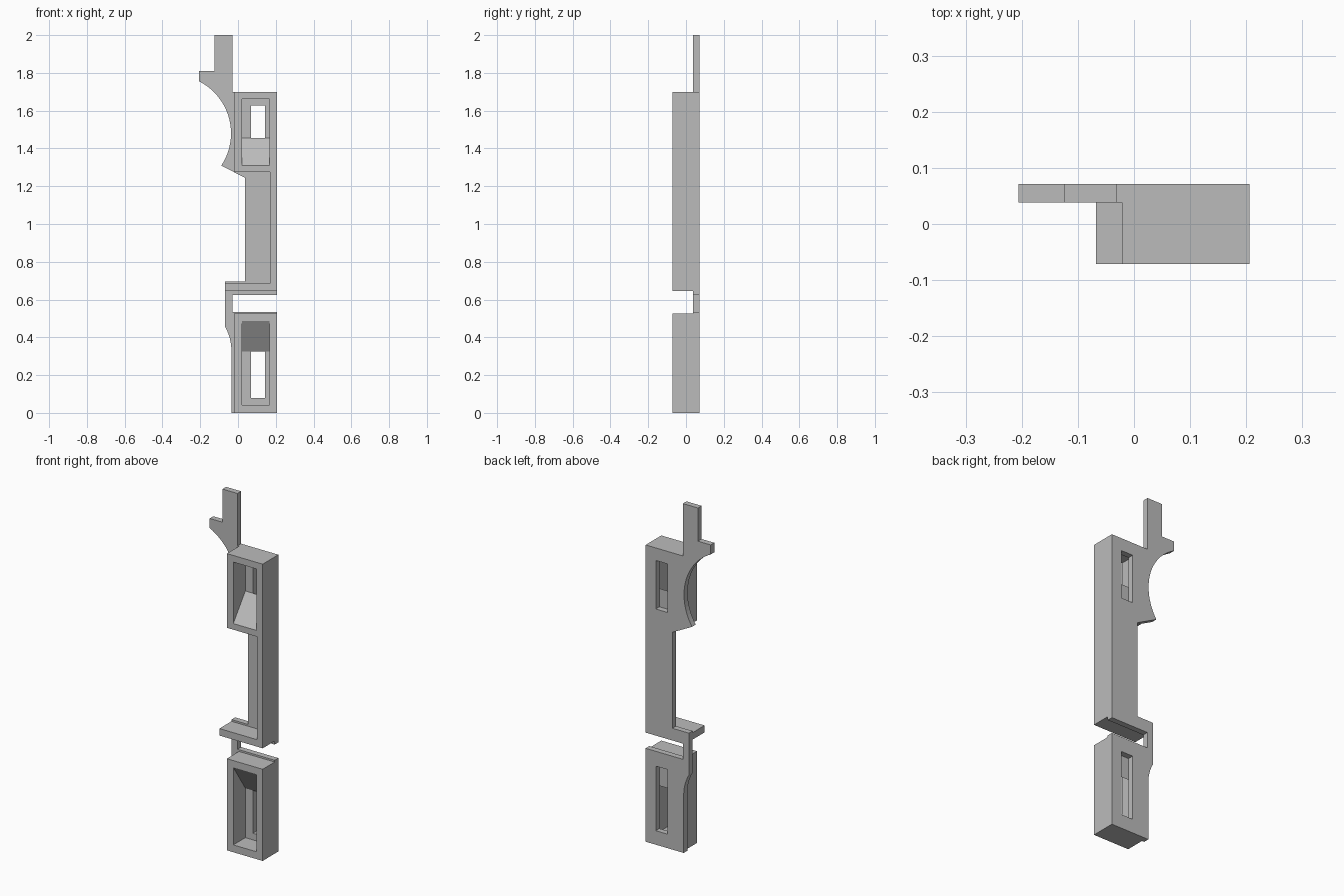
import bpy, bmesh, math
from mathutils import Vector

cube = bpy.data.objects.get("Cube")
if cube:
    bpy.data.objects.remove(cube, do_unlink=True)

grey = bpy.data.materials.new("plain grey")
grey.use_nodes = True
colour = (0.5, 0.5, 0.5, 1)
grey.diffuse_color = colour
grey.node_tree.nodes["Principled BSDF"].inputs["Base Color"].default_value = colour

FRONT, MID, BACK = -0.071, 0.038, 0.071
RIGHT = 0.206


def rect(x0, x1, z0, z1):
    return [(x0, z0), (x1, z0), (x1, z1), (x0, z1)]


def arc(cx, cz, r, start, end, steps):
    angles = [math.radians(start + (end - start) * i / steps) for i in range(steps + 1)]
    return [(cx + r * math.cos(a), cz + r * math.sin(a)) for a in angles]


def extrude(name, loops, place, travel):
    """Fill an outline with optional holes and extrude it into a solid."""
    bm = bmesh.new()
    for loop in loops:
        verts = [bm.verts.new(place(a, b)) for a, b in loop]
        for i, v in enumerate(verts):
            bm.edges.new((verts[i - 1], v))
    bmesh.ops.triangle_fill(bm, edges=bm.edges[:], use_beauty=True)
    caps = bmesh.ops.extrude_face_region(bm, geom=bm.faces[:], use_keep_orig=True)
    moved = [g for g in caps["geom"] if isinstance(g, bmesh.types.BMVert)]
    bmesh.ops.translate(bm, verts=moved, vec=Vector(travel))
    bmesh.ops.recalc_face_normals(bm, faces=bm.faces[:])
    mesh = bpy.data.meshes.new(name)
    bm.to_mesh(mesh)
    bm.free()
    mesh.materials.append(grey)
    obj = bpy.data.objects.new(name, mesh)
    bpy.context.collection.objects.link(obj)
    return obj


def slab(name, y0, y1, *loops):
    return extrude(name, loops, lambda x, z: (x, y0, z), (0, y1 - y0, 0))


def ramp(name, points):
    return extrude(name, [points], lambda y, z: (POCKET_L, y, z),
                   (POCKET_R - POCKET_L, 0, 0))


POCKET_L, POCKET_R = 0.02, 0.167

# Back plate: stem, hook, round bite, waist, narrow neck and lower panel
outline = [(-0.035, 0), (RIGHT, 0), (RIGHT, 0.535), (-0.03, 0.535),
           (-0.03, 0.625), (RIGHT, 0.625), (RIGHT, 1.7), (-0.03, 1.7),
           (-0.03, 2), (-0.125, 2), (-0.125, 1.81), (-0.206, 1.81)]
outline += arc(-0.346, 1.48, 0.309, 63, -33.5, 24)
outline += [(0.036, 1.245), (0.036, 0.695), (-0.068, 0.695)]
outline += arc(-0.288, 0.33, 0.253, 29.6, 0, 8)
slab("back_plate", MID, BACK, outline,
     rect(0.068, 0.142, 1.35, 1.628), rect(0.068, 0.142, 0.08, 0.45))

# Upper body: pocket frame, side rail and shelf in one profile
slab("upper_body", FRONT, MID,
     [(-0.021, 1.7), (-0.021, 1.275), (0.17, 1.275), (0.17, 0.685),
      (-0.068, 0.685), (-0.068, 0.645), (RIGHT, 0.645), (RIGHT, 1.7)],
     rect(POCKET_L, POCKET_R, 1.31, 1.662))

# Lower body: pocket frame
slab("lower_body", FRONT, MID, rect(-0.021, RIGHT, 0, 0.525),
     rect(POCKET_L, POCKET_R, 0.042, 0.486))

# Sloped pocket ramps
ramp("upper_ramp", [(FRONT, 1.31), (MID, 1.31), (MID, 1.455)])
ramp("lower_ramp", [(FRONT, 0.486), (MID, 0.486), (MID, 0.325)])
